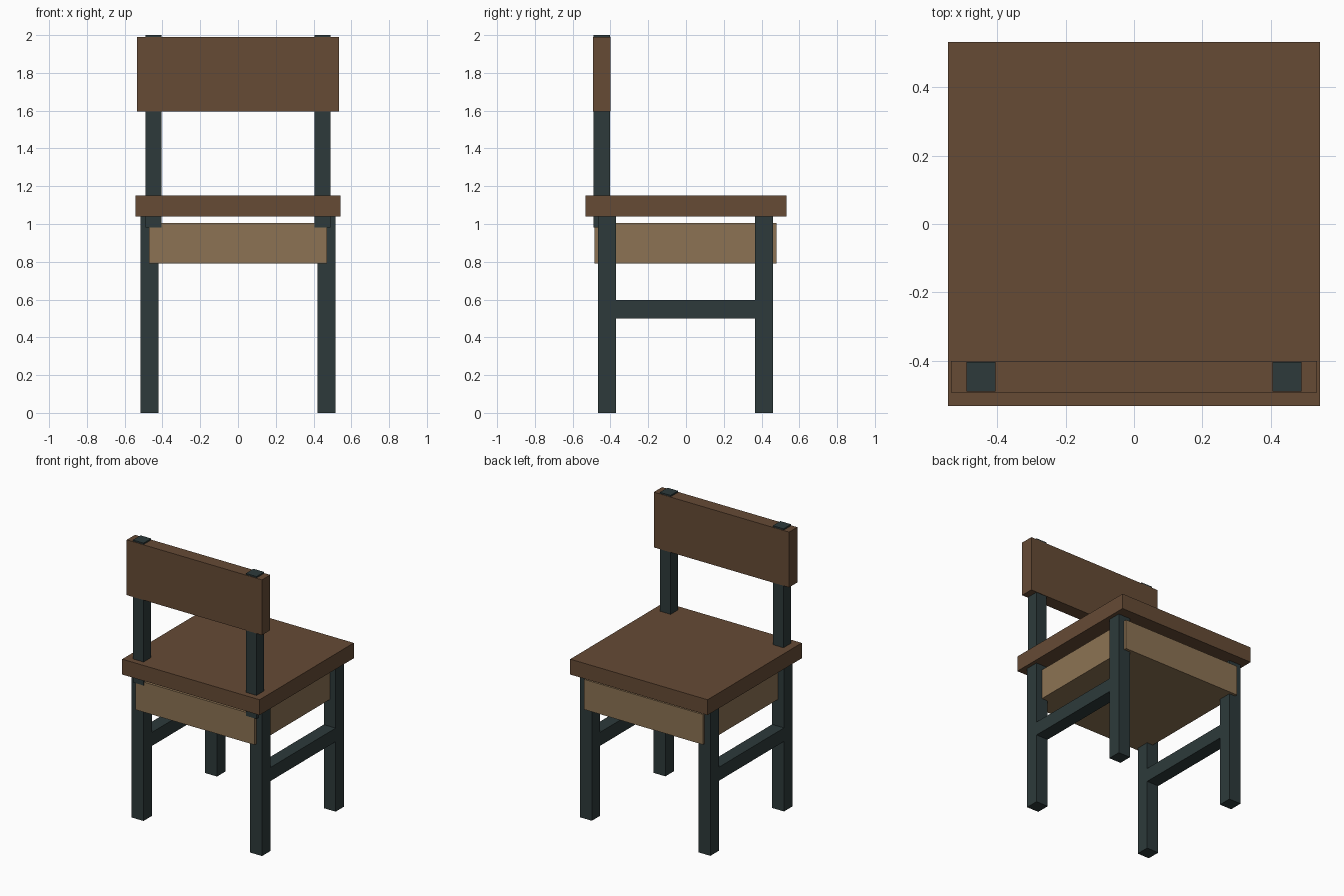
import bpy
import bmesh

default = bpy.data.objects.get("Cube")
if default:
    bpy.data.objects.remove(default, do_unlink=True)


def make_material(name, rgb):
    mat = bpy.data.materials.new(name)
    color = (*rgb, 1.0)
    mat.diffuse_color = color
    mat.use_nodes = True
    mat.node_tree.nodes["Principled BSDF"].inputs["Base Color"].default_value = color
    return mat


dark_wood = make_material("dark_wood", (0.133, 0.070, 0.036))
light_wood = make_material("light_wood", (0.262, 0.171, 0.087))
dark_frame = make_material("dark_frame", (0.026, 0.042, 0.043))


def box(name, x, y, z, mat):
    """Box spanning the given (low, high) ranges."""
    bm = bmesh.new()
    bmesh.ops.create_cube(bm, size=1)
    for v in bm.verts:
        v.co = [(r[0] + r[1]) / 2 + c * (r[1] - r[0]) for r, c in zip((x, y, z), v.co)]
    mesh = bpy.data.meshes.new(name)
    bm.to_mesh(mesh)
    bm.free()
    mesh.materials.append(mat)
    obj = bpy.data.objects.new(name, mesh)
    bpy.context.collection.objects.link(obj)
    return obj


def mirrored_box(side_name, x, y, z, mat):
    """A left (+x) box and its right (-x) twin."""
    box("left_" + side_name, x, y, z, mat)
    box("right_" + side_name, (-x[1], -x[0]), y, z, mat)


# Seat, the box under it and the backrest
box("seat", (-0.543, 0.543), (-0.532, 0.532), (1.04, 1.15), dark_wood)
box("under_seat_box", (-0.47, 0.47), (-0.485, 0.48), (0.79, 1.005), light_wood)
box("backrest", (-0.535, 0.535), (-0.493, -0.40), (1.595, 1.99), dark_wood)

# Legs, side stretchers and backrest posts
leg_x = (0.422, 0.516)
front_y, back_y = (-0.465, -0.37), (0.366, 0.461)
mirrored_box("front_leg", leg_x, front_y, (0, 1.04), dark_frame)
mirrored_box("back_leg", leg_x, back_y, (0, 1.04), dark_frame)
mirrored_box("stretcher", leg_x, (front_y[1], back_y[0]), (0.50, 0.597), dark_frame)
mirrored_box("backrest_post", (0.404, 0.489), (-0.489, -0.403), (0.982, 2.0), dark_frame)
